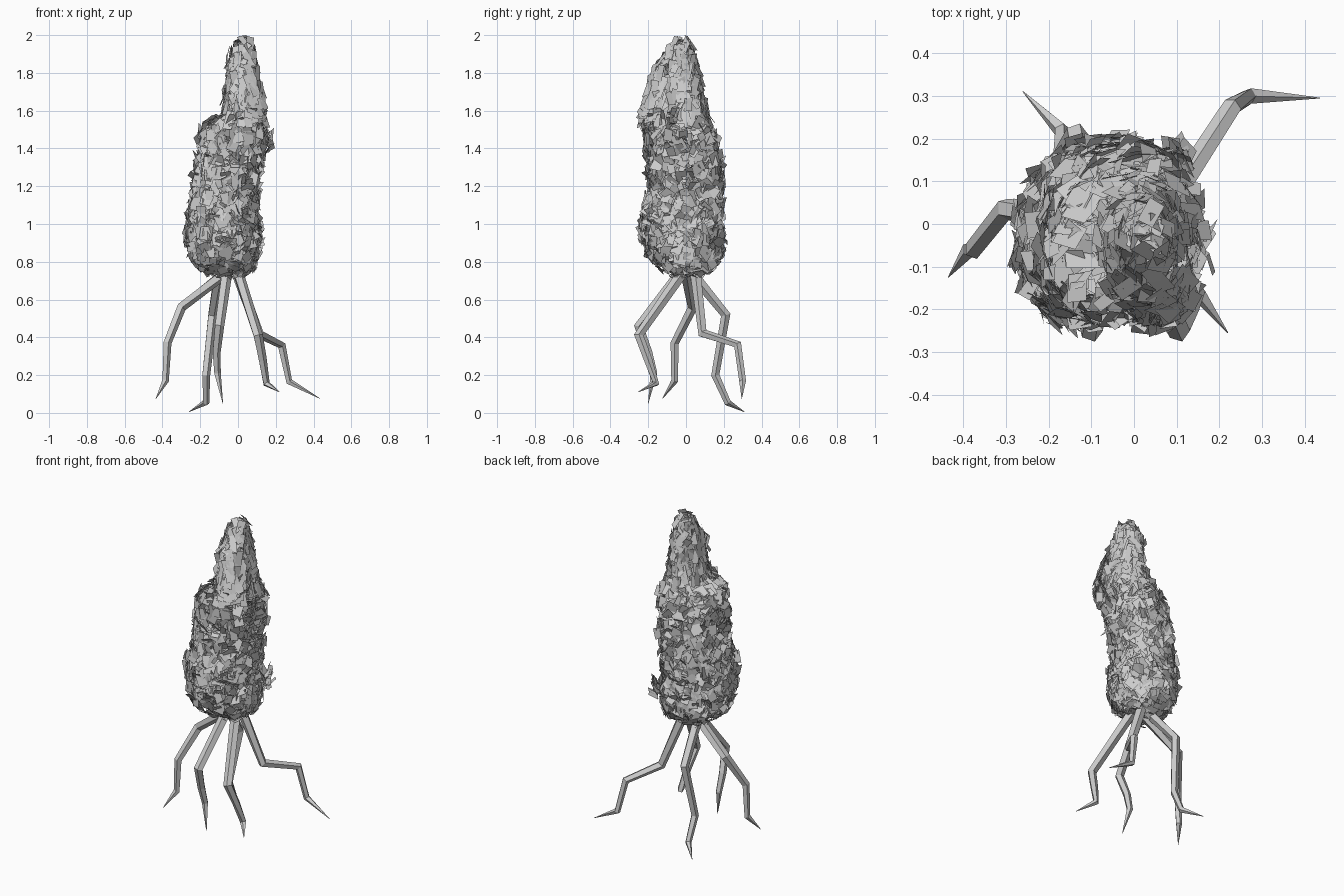
import bpy, bmesh, math, random
from mathutils import Vector, Matrix

if "Cube" in bpy.data.objects:
    bpy.data.objects.remove(bpy.data.objects["Cube"])

random.seed(7)


def add_object(name, bm):
    mesh = bpy.data.meshes.new(name)
    bm.to_mesh(mesh)
    bm.free()
    ob = bpy.data.objects.new(name, mesh)
    bpy.context.collection.objects.link(ob)
    return ob


# Body outline: z, x min, x max, y min, y max
OUTLINE = [
    (0.72, -0.10, 0.03, -0.05, 0.06), (0.76, -0.19, 0.07, -0.12, 0.13),
    (0.82, -0.23, 0.09, -0.18, 0.17), (0.92, -0.26, 0.10, -0.22, 0.18),
    (1.02, -0.26, 0.09, -0.22, 0.18), (1.20, -0.22, 0.09, -0.19, 0.18),
    (1.35, -0.20, 0.12, -0.19, 0.17), (1.47, -0.19, 0.14, -0.21, 0.14),
    (1.53, -0.17, 0.13, -0.21, 0.12), (1.58, -0.08, 0.12, -0.21, 0.11),
    (1.70, -0.06, 0.11, -0.19, 0.08), (1.82, -0.05, 0.09, -0.16, 0.06),
    (1.92, -0.04, 0.08, -0.09, 0.04), (1.975, -0.01, 0.05, -0.05, 0.01)]


def section(z):
    z = min(max(z, OUTLINE[0][0]), OUTLINE[-1][0])
    for a, b in zip(OUTLINE, OUTLINE[1:]):
        if z <= b[0]:
            t = (z - a[0]) / (b[0] - a[0])
            return [p + (q - p) * t for p, q in zip(a[1:], b[1:])]


def surface(z, a):
    x0, x1, y0, y1 = section(z)
    # trunk bulges along one diagonal, the cone's skirt toward the front right
    s = math.sin(2 * a)
    if z < 1.56:
        k = 1 + 0.16 * max(0, s)
    elif z < 1.85:
        k = 1 + (0.2 * max(0, -s) if math.sin(a) < 0 else 0)
    else:
        k = 1
    return Vector(((x0 + x1) / 2 + k * (x1 - x0) / 2 * math.cos(a),
                   (y0 + y1) / 2 + k * (y1 - y0) / 2 * math.sin(a), z))


def add_flake(bm, p, up, side, w, h, tilt):
    # one flat, slightly skewed bark plate
    n = side.cross(up).normalized()
    rot = Matrix.Rotation(random.gauss(0, tilt * 1.3), 3, n) \
        @ Matrix.Rotation(random.gauss(0, tilt * 0.8), 3, side) \
        @ Matrix.Rotation(random.gauss(0, tilt * 0.8), 3, up)
    vs = []
    for i, j in ((-1, -1), (1, -1), (1, 1), (-1, 1)):
        k = random.uniform(0.8, 1.1)
        vs.append(bm.verts.new(p + rot @ (side * i * w * k / 2 + up * j * h * k / 2)))
    bm.faces.new(vs)


def shell(name, z0, z1, count, w, h, tilt):
    bm = bmesh.new()
    made = 0
    while made < count:
        z, a = random.uniform(z0, z1), random.uniform(0, math.tau)
        x0, x1, y0, y1 = section(z)
        if random.random() > (x1 - x0 + y1 - y0) / 0.8:
            continue
        # ragged gap on the right, below the skirt
        if 1.48 < z < 1.55 and -0.5 < a - math.tau * (a > math.pi) < 0.4:
            continue
        p = surface(z, a)
        side = (surface(z, a + 0.05) - surface(z, a - 0.05)).normalized()
        up = surface(z + 0.02, a) - surface(z - 0.02, a)
        up = (up - side * up.dot(side)).normalized()
        p += side.cross(up) * random.uniform(-0.025, 0.015)
        s = random.uniform(0.7, 1.3)
        add_flake(bm, p, up, side, w * s, h * s, tilt)
        made += 1
    return add_object(name, bm)


# Flaky body: base, trunk and long plates of the upper cone
shell("base_flakes", 0.72, 0.86, 380, 0.055, 0.05, 0.3)
shell("trunk_flakes", 0.84, 1.55, 1500, 0.05, 0.062, 0.42)
shell("upper_flakes", 1.55, 1.96, 520, 0.038, 0.09, 0.24)

# Closing caps of flakes at the top and underside
bm = bmesh.new()
for i in range(20):
    for z, r, cx, cy in ((1.965, 0.025, 0.025, -0.02), (0.725, 0.06, -0.035, 0.0)):
        p = Vector((cx + random.uniform(-r, r), cy + random.uniform(-r, r), z))
        add_flake(bm, p, Vector((0, 1, 0)), Vector((1, 0, 0)), 0.045, 0.045, 0.3)
add_object("cap_flakes", bm)

# Loose long plates flaring out at the front right
bm = bmesh.new()
for i in range(50):
    a = random.uniform(-1.6, -0.4)
    z = random.uniform(1.56, 1.75)
    p = surface(z, a) + Vector((math.cos(a), math.sin(a), 0)) * 0.015
    side = Vector((-math.sin(a), math.cos(a), 0))
    up = Vector((-0.35 * math.cos(a), -0.35 * math.sin(a), 1)).normalized()
    add_flake(bm, p, up, side, 0.045, 0.12, 0.12)
add_object("flared_flakes", bm)


def tuft(name, center, spread, count):
    bm = bmesh.new()
    for i in range(count):
        p = Vector([c + random.uniform(-s, s) for c, s in zip(center, spread)])
        out = Vector((center[0] + 0.05, center[1], 0)).normalized()
        side = Vector((-out.y, out.x, 0))
        up = (out * 0.4 + Vector((0, 0, 1))).normalized()
        add_flake(bm, p, up, side, 0.05, 0.065, 0.4)
    add_object(name, bm)


# Small tufts sticking out on the right side and low at the back right
tuft("side_tuft", (0.155, -0.05, 1.43), (0.025, 0.05, 0.05), 16)
tuft("low_tuft", (0.105, 0.16, 0.94), (0.02, 0.02, 0.06), 14)


def root(name, path, sides=5):
    bm = bmesh.new()
    pts = [Vector(p) for p in path]
    radii = [0.03, 0.027, 0.023, 0.019, 0.001]
    rings = []
    for i, p in enumerate(pts):
        d = Vector((0, 0, 0))
        if i > 0:
            d += (p - pts[i - 1]).normalized()
        if i < len(pts) - 1:
            d += (pts[i + 1] - p).normalized()
        d.normalize()
        u = Vector((1, 0, 0))
        u = (u - d * u.dot(d)).normalized()
        v = d.cross(u)
        r = radii[i]
        rings.append([bm.verts.new(p + (u * math.cos(k * math.tau / sides)
                                        + v * math.sin(k * math.tau / sides)) * r)
                      for k in range(sides)])
    for a, b in zip(rings, rings[1:]):
        for k in range(sides):
            m = (k + 1) % sides
            bm.faces.new((a[k], a[m], b[m], b[k]))
    bm.faces.new(rings[0][::-1])
    bm.faces.new(rings[-1])
    add_object(name, bm)


# Five bent, pointed roots
root("root_left", [(-0.07, 0, 0.74), (-0.30, 0.035, 0.56), (-0.375, -0.06, 0.37),
                   (-0.385, -0.06, 0.17), (-0.435, -0.125, 0.075)])
root("root_back_right", [(-0.01, 0.05, 0.74), (0.11, 0.09, 0.42), (0.23, 0.275, 0.36),
                         (0.27, 0.30, 0.165), (0.435, 0.295, 0.075)])
root("root_back_left", [(-0.10, 0.03, 0.74), (-0.135, 0.21, 0.52), (-0.17, 0.155, 0.20),
                        (-0.17, 0.22, 0.055), (-0.26, 0.31, 0.005)])
root("root_front_right", [(0.0, -0.02, 0.74), (0.105, -0.25, 0.41), (0.13, -0.20, 0.28),
                          (0.15, -0.16, 0.155), (0.22, -0.255, 0.11)])
root("root_front_left", [(-0.06, -0.03, 0.74), (-0.10, -0.25, 0.46), (-0.115, -0.20, 0.32),
                         (-0.11, -0.17, 0.21), (-0.08, -0.20, 0.05)])
